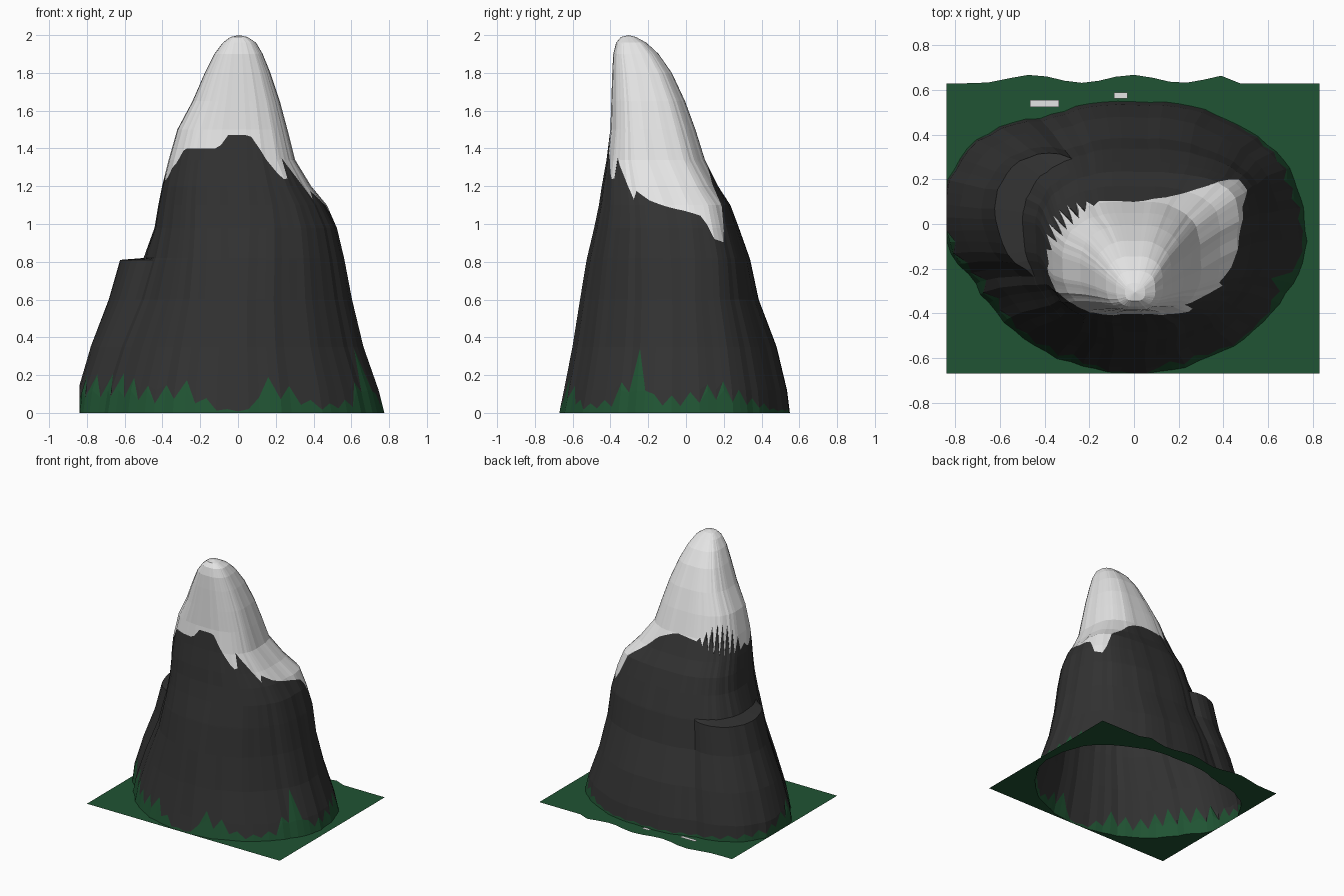
import bpy, math, random

if "Cube" in bpy.data.objects:
    bpy.data.objects.remove(bpy.data.objects["Cube"])

random.seed(4)
N = 80  # columns around the mountain

# height, left x, right x, front y, back y, centre y, left shelf bulge, right shoulder bulge
LEVELS = [
    (0.00, -.77, .77, -.67, .55, -.03, .10, 0),
    (0.12, -.75, .74, -.645, .535, -.03, .11, 0),
    (0.35, -.67, .66, -.60, .48, -.03, .12, 0),
    (0.60, -.555, .60, -.56, .385, -.03, .14, .01),
    (0.81, -.485, .56, -.525, .34, -.03, .15, .02),
    (0.82, -.48, .558, -.523, .337, -.03, .02, .02),
    (0.98, -.44, .52, -.485, .28, -.04, 0, .02),
    (1.10, -.42, .46, -.46, .235, -.06, 0, .035),
    (1.20, -.40, .385, -.445, .17, -.10, 0, .015),
    (1.34, -.365, .30, -.42, .10, -.16, 0, 0),
    (1.50, -.32, .26, -.40, .05, -.19, 0, 0),
    (1.65, -.24, .22, -.395, -.005, -.21, 0, 0),
    (1.80, -.175, .17, -.39, -.075, -.24, 0, 0),
    (1.90, -.125, .13, -.385, -.145, -.27, 0, 0),
    (1.96, -.08, .095, -.37, -.21, -.29, 0, 0),
    (1.99, -.04, .05, -.345, -.265, -.305, 0, 0),
]
TOP = LEVELS[-1][0]

# snow line and tree line heights by direction in degrees
SNOW = [(0, 1.08), (20, 1.04), (27, .92), (38, .90), (46, 1.12), (70, 1.28), (90, 1.34),
        (130, 1.30), (165, 1.27), (195, 1.23), (213, 1.33), (222, 1.40), (260, 1.40),
        (264, 1.47), (278, 1.47), (304, 1.24), (310, 1.23), (315, 1.35), (327, 1.24),
        (333, 1.13), (338, 1.18), (345, 1.13), (360, 1.08)]
TREES = [(0, .09), (20, .18), (40, .08), (60, .02), (120, .02), (165, .08), (185, .20),
         (215, .21), (235, .12), (245, .20), (262, .02), (275, .02), (279, .20), (288, .18),
         (305, .04), (325, .08), (336, .34), (341, .34), (346, .10), (360, .09)]


def lerp_table(table, key):
    for a, b in zip(table, table[1:]):
        if key <= b[0]:
            t = (key - a[0]) / (b[0] - a[0])
            return [p + (q - p) * t for p, q in zip(a, b)]
    return list(table[-1])


def bump(deg, centre, width):
    d = (deg - centre + 180) % 360 - 180
    return max(0, math.cos(math.radians(min(90, abs(d) / width * 90))))


rough = [random.uniform(.99, 1.01) for _ in range(N)]


def surface(j, z):
    deg = 360 * j / N
    a = math.radians(deg)
    _, l, r, f, b, cy, bl, br = lerp_table(LEVELS, z)
    # plan goes from round at the foot to squarer near the top
    foot = 1.03 if 180 < deg < 360 else .93
    power = foot + (.72 - foot) * max(0, min(1, (z - .5) / .8))
    c, s = (math.copysign(abs(v) ** power, v) for v in (math.cos(a), math.sin(a)))
    x = c * (r if c > 0 else -l) * rough[j]
    y = cy + s * ((b - cy) if s > 0 else (cy - f)) * rough[j]
    push = bl * bump(deg, 161, 38) ** .6 + br * bump(deg, 34, 36)
    x, y = x + push * math.cos(a), y + push * math.sin(a)
    return max(-.84, min(.79, x)), max(-.67, min(.6, y)), z


def make_material(name, rgb):
    m = bpy.data.materials.new(name)
    m.diffuse_color = (*rgb, 1)
    m.use_nodes = True
    m.node_tree.nodes["Principled BSDF"].inputs["Base Color"].default_value = m.diffuse_color
    return m


MATS = [make_material("forest green", (.0145, .088, .033)),
        make_material("dark rock", (.032, .032, .032)),
        make_material("snow white", (.78, .78, .78))]


def make_object(name, verts, faces, mats, ids=None):
    me = bpy.data.meshes.new(name)
    me.from_pydata(verts, [], faces)
    for m in mats:
        me.materials.append(m)
    if ids:
        me.polygons.foreach_set("material_index", ids)
    ob = bpy.data.objects.new(name, me)
    bpy.context.collection.objects.link(ob)
    return ob


# Mountain: each column is split at its own tree line and snow line
tree, snow = [], []
for j in range(N):
    deg = 360 * j / N
    g = lerp_table(TREES, deg)[1]
    tree.append(max(.005, g if j % 2 else g * .4))
    snow.append(lerp_table(SNOW, deg)[1] + (.17 if j % 2 else -.05) * bump(deg, 148, 40))

verts, faces, ids, lookup = [], [], [], {}


def vert(j, z):
    key = (j % N, round(z, 4))
    if key not in lookup:
        lookup[key] = len(verts)
        verts.append(surface(*key))
    return lookup[key]


for j in range(N):
    k = (j + 1) % N
    bands = [((0, tree[j]), (0, tree[k])),
             ((tree[j], snow[j]), (tree[k], snow[k])),
             ((snow[j], TOP), (snow[k], TOP))]
    for mat, (bj, bk) in enumerate(bands):
        for lo, hi in zip(LEVELS, LEVELS[1:]):
            zj = [min(max(v[0], bj[0]), bj[1]) for v in (lo, hi)]
            zk = [min(max(v[0], bk[0]), bk[1]) for v in (lo, hi)]
            quad = [vert(j, zj[0]), vert(k, zk[0]), vert(k, zk[1]), vert(j, zj[1])]
            quad = list(dict.fromkeys(quad))
            if len(quad) > 2:
                faces.append(quad)
                ids.append(mat)
# rounded summit
peak = len(verts)
verts.append((.005, -.305, 2.0))
for j in range(N):
    faces.append((vert(j, TOP), vert(j + 1, TOP), peak))
    ids.append(2)
make_object("mountain", verts, faces, MATS, ids)

# Ground: flat rim from the foot of the open mountain out to a rectangle
X0, X1, Y0, Y1 = -.84, .83, -.67, .63
inner = [surface(j, 0) for j in range(N)]
outer = []
for x, y, _ in inner:
    t = min((X1 / x if x > 0 else X0 / x) if abs(x) > 1e-6 else 9,
            (Y1 / y if y > 0 else Y0 / y) if abs(y) > 1e-6 else 9)
    outer.append([x * t, y * t, 0])
for cx in (X0, X1):
    for cy in (Y0, Y1):
        i = min(range(N), key=lambda n: math.dist(outer[n][:2], (cx, cy)))
        outer[i] = [cx, cy, 0]
for p in outer:  # wavy back edge
    if p[1] > Y1 - .001 and -.7 < p[0] < .42:
        p[1] += .02 + .018 * math.sin(p[0] * 14 + 1.7)
rim = [(j, N + j, N + (j + 1) % N, (j + 1) % N) for j in range(N)]
make_object("ground", inner + outer, rim, MATS[:1])

# Small snow patches at the back foot
for n, (x, y, w, d) in enumerate([(-.40, .54, .065, .015), (-.06, .575, .03, .014)]):
    quad = [(x - w, y - d, .008), (x + w, y - d, .008), (x + w, y + d, .008), (x - w, y + d, .008)]
    make_object(f"snow_patch_{n + 1}", quad, [(0, 1, 2, 3)], MATS[2:])
